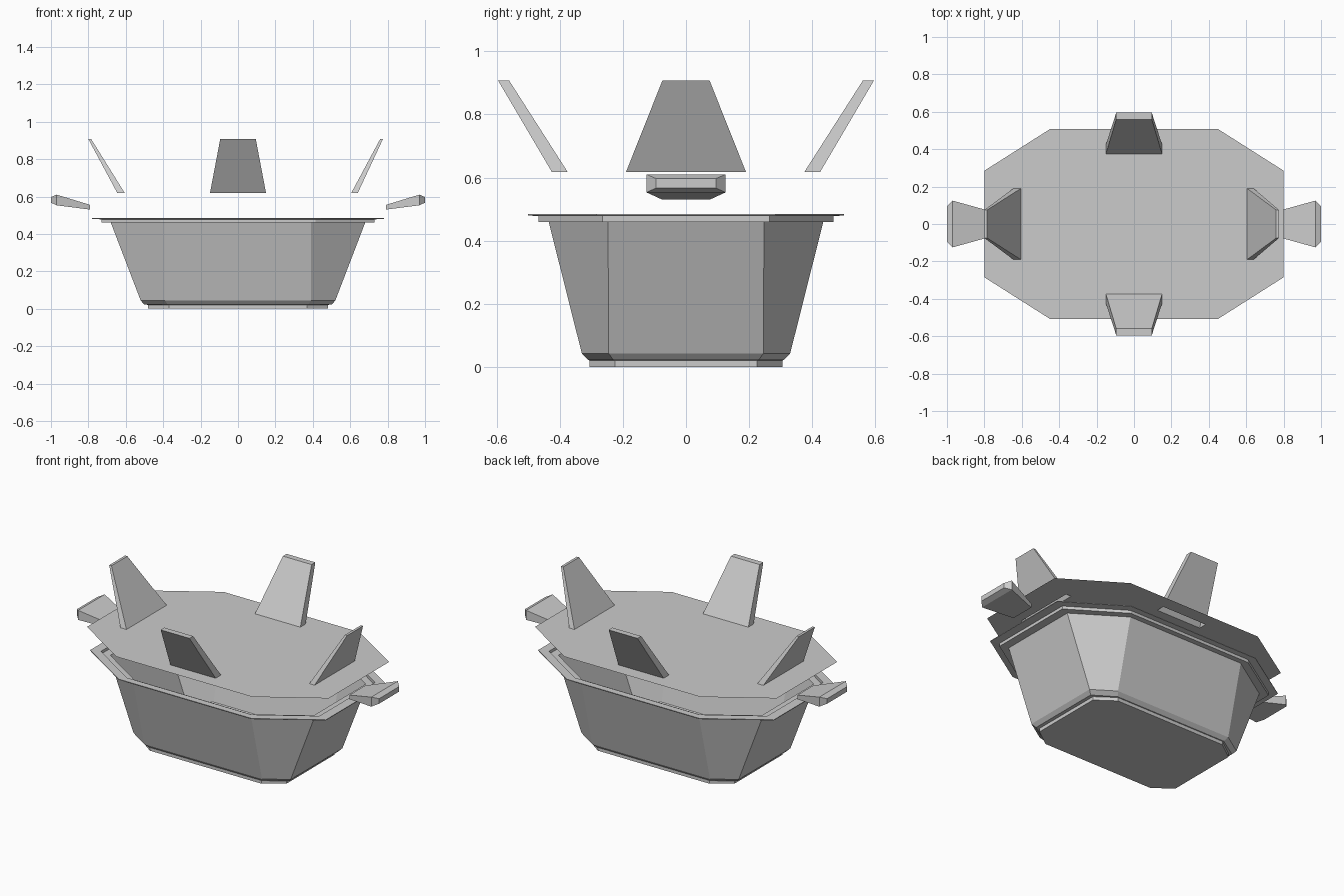
import bpy, bmesh

if "Cube" in bpy.data.objects:
    bpy.data.objects.remove(bpy.data.objects["Cube"])

def finish(bm, name):
    bmesh.ops.recalc_face_normals(bm, faces=bm.faces)
    me = bpy.data.meshes.new(name)
    bm.to_mesh(me)
    bm.free()
    ob = bpy.data.objects.new(name, me)
    bpy.context.collection.objects.link(ob)
    return ob

def loft(name, rings, cap_start=True, cap_end=True):
    """Skin a list of equal-length point rings."""
    bm = bmesh.new()
    vs = [[bm.verts.new(p) for p in r] for r in rings]
    n = len(rings[0])
    for a, b in zip(vs, vs[1:]):
        for i in range(n):
            j = (i + 1) % n
            bm.faces.new((a[i], a[j], b[j], b[i]))
    if cap_start:
        bm.faces.new(vs[0])
    if cap_end:
        bm.faces.new(vs[-1])
    return finish(bm, name)

def octagon(X, yc, xc, Y, z):
    """Long octagon: X, Y half sizes; yc, xc half lengths of the flat sides."""
    q = [(X, -yc), (X, yc), (xc, Y), (-xc, Y), (-X, yc), (-X, -yc), (-xc, -Y), (xc, -Y)]
    return [(x, y, z) for x, y in q]

# Thin-walled tub: outside going up, over the stepped rim, then inside going down
t = 0.007
tub = [
    (.48, .225, .37, .305, 0), (.48, .225, .37, .305, .021),
    (.50, .23, .375, .31, .022), (.52, .245, .39, .33, .043),
    (.68, .247, .39, .435, .46), (.73, .265, .415, .467, .46),
    (.73, .265, .415, .467, .478), (.78, .283, .44, .50, .480),
    (.78, .283, .44, .50, .484),
    (.73 - t, .263, .413, .467 - t, .484), (.73 - t, .263, .413, .467 - t, .467),
    (.68 - t, .245, .388, .435 - t, .467), (.52 - t, .243, .388, .33 - t, .046),
    (.48 - t, .224, .37, .305 - t, .025), (.48 - t, .224, .37, .305 - t, t),
]
loft("tub", [octagon(*r) for r in tub])

# Each flap: axis, sign, base inner/outer, top inner/outer, base and top half width
z0, z1 = .618, .907
flaps = [
    ("front_flap", 1, -1, .375, .425, .56, .595, .15, .095),
    ("back_flap", 1, 1, .375, .425, .56, .595, .15, .095),
    ("right_flap", 0, 1, .605, .64, .76, .775, .19, .075),
    ("left_flap", 0, -1, .605, .645, .785, .80, .19, .075),
]

def strip(axis, s, a, b, w, z):
    pts = [(s * a, -w), (s * b, -w), (s * b, w), (s * a, w)]
    return [(p, q, z) if axis == 0 else (q, p, z) for p, q in pts]

holes = []
for name, ax, s, a, b, c, d, w0, w1 in flaps:
    base = strip(ax, s, a, b, w0, z0)
    holes.append(base)
    loft(name, [base, strip(ax, s, c, d, w1, z1)], cap_start=False)

# Flat lid sheet with a slot under every hollow flap
bm = bmesh.new()
for loop in [octagon(.80, .285, .45, .507, z0)] + holes:
    v = [bm.verts.new(p) for p in loop]
    for i in range(len(v)):
        bm.edges.new((v[i - 1], v[i]))
bmesh.ops.triangle_fill(bm, use_beauty=True, use_dissolve=False,
                        edges=bm.edges[:], normal=(0, 0, 1))
lid = finish(bm, "lid_sheet")
if lid.data.polygons and lid.data.polygons[0].normal.z < 0:
    lid.data.flip_normals()

# Side handles: three cross-sections along x
for name, s in (("right_handle", 1), ("left_handle", -1)):
    secs = [(.79, .075, .53, .555), (.97, .125, .553, .61), (1.0, .095, .567, .597)]
    loft(name, [[(s * x, -w, lo), (s * x, w, lo), (s * x, w, hi), (s * x, -w, hi)]
                for x, w, lo, hi in secs])
